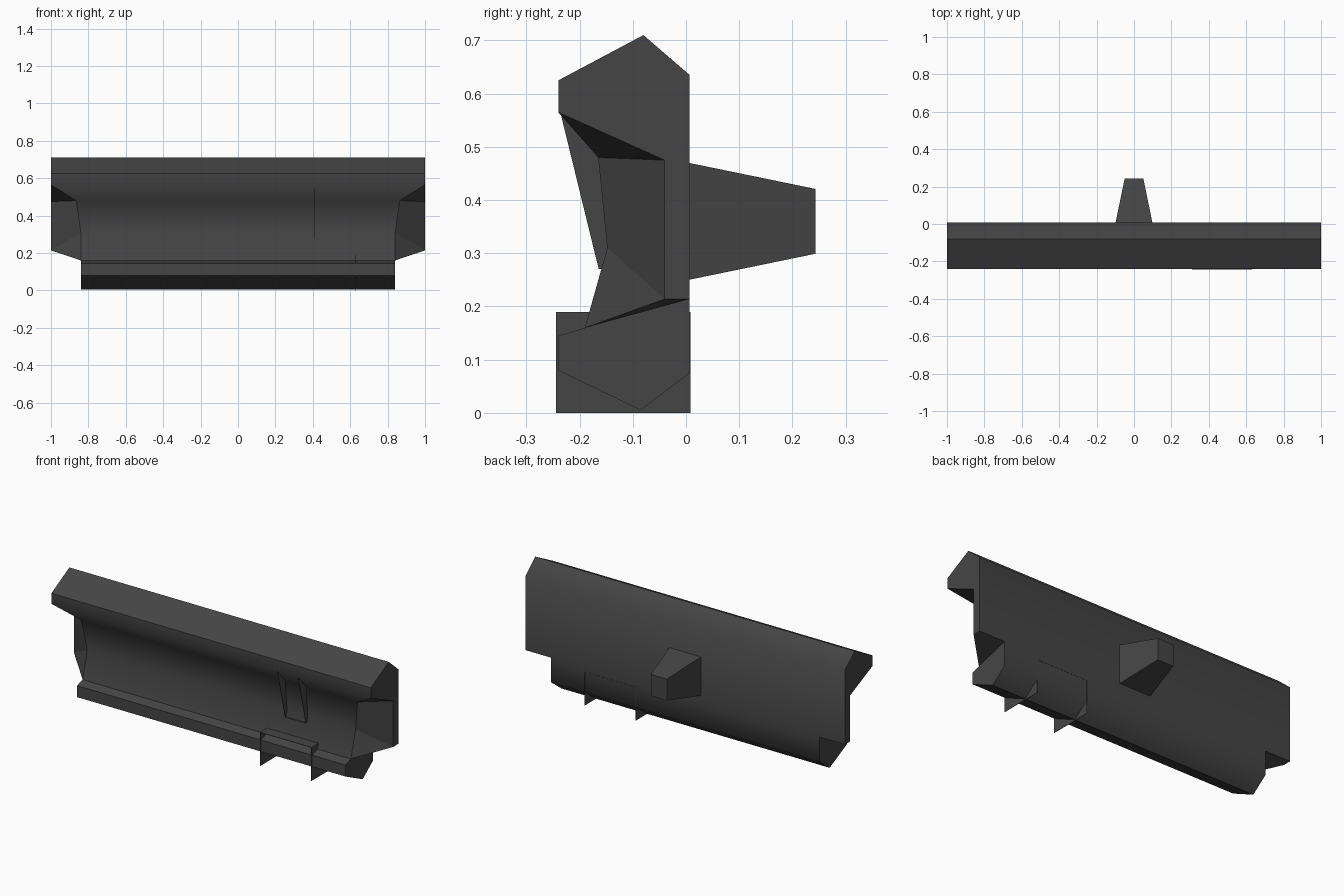
import bpy
import bmesh
import math

cube = bpy.data.objects.get("Cube")
if cube:
    bpy.data.objects.remove(cube, do_unlink=True)

dark = bpy.data.materials.new("dark_grey")
dark.use_nodes = True
colour = (0.06, 0.06, 0.06, 1)
dark.diffuse_color = colour
shader = next(n for n in dark.node_tree.nodes if n.type == 'BSDF_PRINCIPLED')
shader.inputs["Base Color"].default_value = colour


def finish(name, bm):
    bmesh.ops.recalc_face_normals(bm, faces=bm.faces[:])
    mesh = bpy.data.meshes.new(name)
    bm.to_mesh(mesh)
    bm.free()
    mesh.materials.append(dark)
    obj = bpy.data.objects.new(name, mesh)
    bpy.context.collection.objects.link(obj)
    return obj


def box(name, low, high):
    bm = bmesh.new()
    bmesh.ops.create_cube(bm, size=1)
    for v in bm.verts:
        for i in range(3):
            v.co[i] = high[i] if v.co[i] > 0 else low[i]
    return finish(name, bm)


# Long concave bar: each profile point is (half width, y, z)
profile = [
    (1, -0.08, 0.71), (1, -0.24, 0.625), (1, -0.24, 0.565),
    (0.865, -0.165, 0.48), (0.84, -0.148, 0.31), (0.84, -0.19, 0.16),
    (0.84, -0.24, 0.145), (0.84, -0.24, 0.08), (0.84, -0.085, 0.005),
    (0.84, 0.007, 0.075), (0.84, 0.007, 0.214), (1, 0.007, 0.214),
    (1, 0.007, 0.635),
    (1, -0.04, 0.475), (1, -0.04, 0.214),   # inner corners of the end cheeks
]
bm = bmesh.new()
right = [bm.verts.new((-x, y, z)) for x, y, z in profile]
left = [bm.verts.new(p) for p in profile]
for i in range(10):
    bm.faces.new((left[i], left[i + 1], right[i + 1], right[i]))
bm.faces.new((left[12], left[0], right[0], right[12]))
bm.faces.new([left[i] for i in (10, 11, 12)] + [right[i] for i in (12, 11, 10)])

# End faces, bevelled cheeks and lower notches on both sides
ends = [(0, 1, 2, 13, 14, 11, 12), (2, 3, 13), (3, 4, 14, 13), (4, 5, 14),
        (5, 10, 11, 14), (5, 6, 7, 8, 9, 10)]
for side in (left, right):
    for face in ends:
        bm.faces.new([side[i] for i in face])
bmesh.ops.recalc_face_normals(bm, faces=bm.faces[:])

# Only the shallow lengthwise folds are smooth
for f in bm.faces:
    f.smooth = True
for e in bm.edges:
    lengthwise = e.calc_length() > 1
    e.smooth = lengthwise and e.calc_face_angle(0) < math.radians(55)
finish("main_bar", bm)

# Tapered mount on the back
bm = bmesh.new()
bmesh.ops.create_cube(bm, size=1)
for v in bm.verts:
    outer = v.co.y > 0
    half_x, half_z = (0.05, 0.061) if outer else (0.1, 0.111)
    v.co = (math.copysign(half_x, v.co.x), 0.243 if outer else 0.0,
            0.36 + math.copysign(half_z, v.co.z))
finish("rear_mount", bm)

# Thin open clip around the lower lip
T = 0.001
for name, x in (("right", 0.31), ("left", 0.63)):
    box("clip_plate_" + name, (x - T, -0.244, 0), (x + T, 0.008, 0.19))
box("clip_top", (0.31, -0.244, 0.19 - 2 * T), (0.63, 0.008, 0.19))

# Slanted thin ribs in the front hollow, joined by a small shelf
for name, x in (("right", 0.41), ("left", 0.54)):
    bm = bmesh.new()
    outline = [(-0.235, 0.56), (-0.164, 0.27), (0, 0.27), (0, 0.56)]
    a = [bm.verts.new((x - T, y, z)) for y, z in outline]
    b = [bm.verts.new((x + T, y, z)) for y, z in outline]
    bm.faces.new(a)
    bm.faces.new(b)
    for i in range(4):
        j = (i + 1) % 4
        bm.faces.new((a[i], a[j], b[j], b[i]))
    finish("hollow_rib_" + name, bm)
box("hollow_shelf", (0.41, -0.164, 0.27), (0.54, 0, 0.27 + 2 * T))
